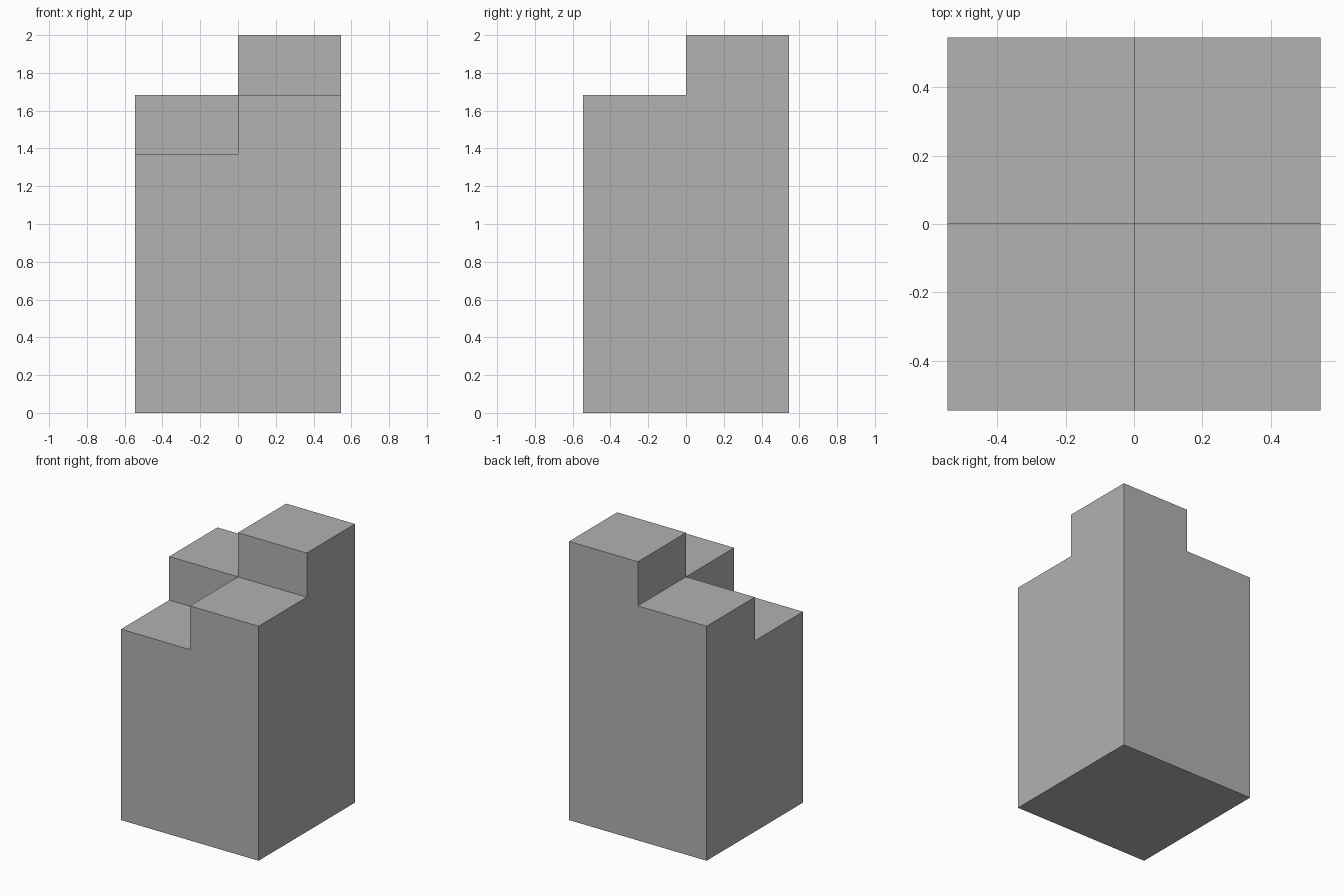
import bpy
import bmesh
from mathutils import Vector

cube = bpy.data.objects.get("Cube")
if cube:
    bpy.data.objects.remove(cube, do_unlink=True)

HALF = 0.546
LOW, MID, HIGH = 1.37, 1.683, 2.0

# Plain grey finish
grey = bpy.data.materials.new("plain grey")
grey.use_nodes = True
colour = (0.445, 0.445, 0.445, 1)
grey.diffuse_color = colour
grey.node_tree.nodes["Principled BSDF"].inputs["Base Color"].default_value = colour


def raise_faces(bm, faces, height):
    """Extrude faces straight up by height and return the new top faces."""
    result = bmesh.ops.extrude_face_region(bm, geom=faces)["geom"]
    verts = [g for g in result if isinstance(g, bmesh.types.BMVert)]
    bmesh.ops.translate(bm, vec=Vector((0, 0, height)), verts=verts)
    return [g for g in result if isinstance(g, bmesh.types.BMFace)]


# Square footprint in four quarters
bm = bmesh.new()
bmesh.ops.create_grid(bm, x_segments=2, y_segments=2, size=HALF)

# Body up to the lowest step
top = raise_faces(bm, bm.faces[:], LOW)

# Middle step: every quarter but the front one at -x
centre = {f: f.calc_center_median() for f in top}
middle = [f for f in top if centre[f].x > 0 or centre[f].y > 0]
top = raise_faces(bm, middle, MID - LOW)

# Highest step: the back quarter at +x
centre = {f: f.calc_center_median() for f in top}
highest = [f for f in top if centre[f].x > 0 and centre[f].y > 0]
raise_faces(bm, highest, HIGH - MID)

# Merge coplanar faces into clean flat sides
bmesh.ops.recalc_face_normals(bm, faces=bm.faces[:])
bmesh.ops.dissolve_limit(bm, angle_limit=0.01, verts=bm.verts[:], edges=bm.edges[:])

mesh = bpy.data.meshes.new("stepped_block")
bm.to_mesh(mesh)
bm.free()
mesh.materials.append(grey)
block = bpy.data.objects.new("stepped_block", mesh)
bpy.context.collection.objects.link(block)
